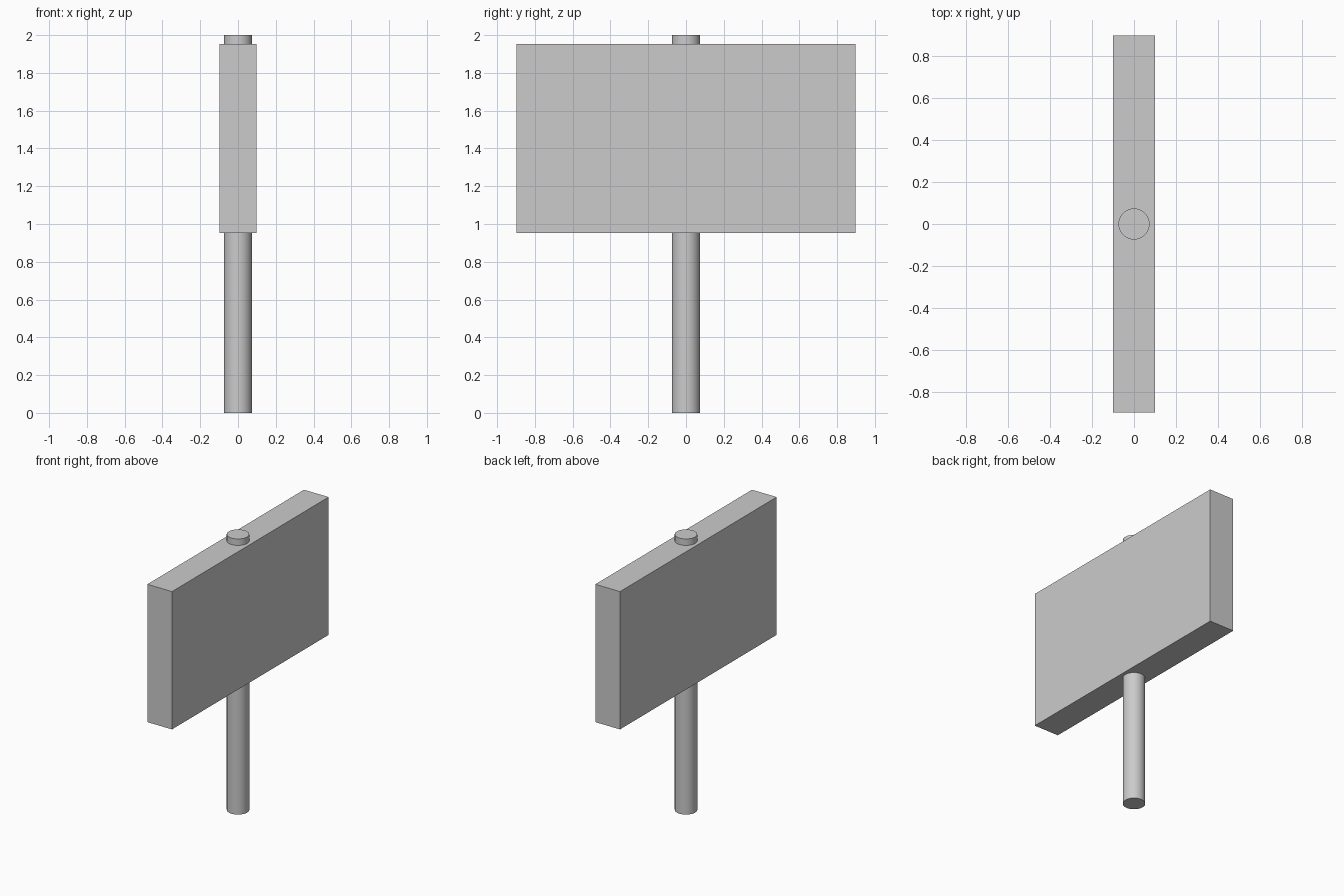
import bpy
import math

if "Cube" in bpy.data.objects:
    bpy.data.objects.remove(bpy.data.objects["Cube"])

grey = bpy.data.materials.new("grey")
grey.diffuse_color = (0.6, 0.6, 0.6, 1.0)
grey.use_nodes = True
grey.node_tree.nodes["Principled BSDF"].inputs["Base Color"].default_value = grey.diffuse_color

# Round post running the full height
bpy.ops.mesh.primitive_cylinder_add(vertices=64, radius=0.074, depth=2.0, location=(0, 0, 1.0))
post = bpy.context.object
post.name = "post"
post.data.materials.append(grey)
bpy.ops.object.shade_smooth_by_angle(angle=math.radians(30))

# Flat sign board around the upper post
bpy.ops.mesh.primitive_cube_add(size=1, location=(0, 0, 1.453))
board = bpy.context.object
board.name = "sign_board"
board.scale = (0.198, 1.796, 1.0)
bpy.ops.object.transform_apply(location=False, rotation=False, scale=True)
board.data.materials.append(grey)
